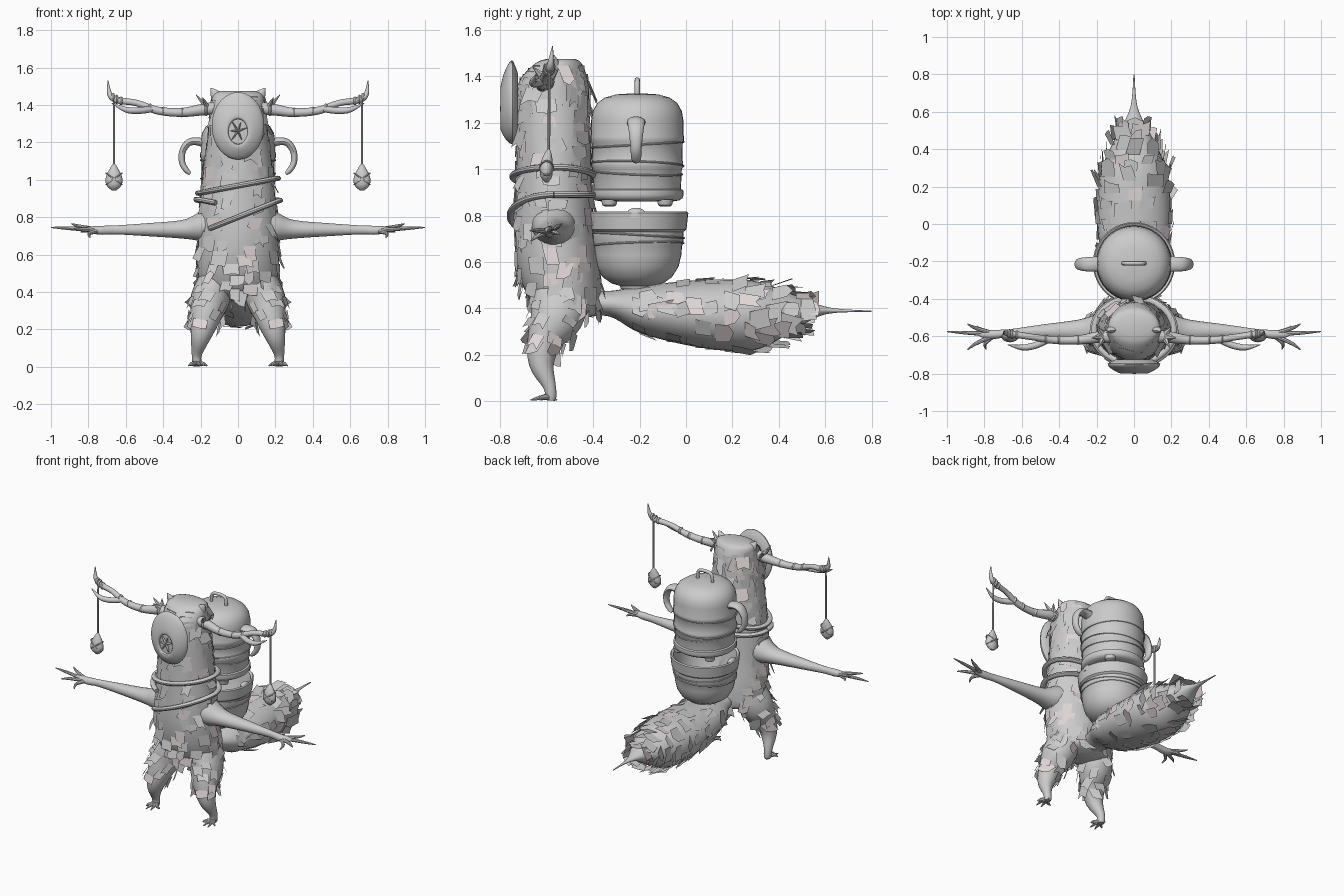
import bpy, bmesh, math, random
from mathutils import Vector

random.seed(7)


def material(name, rgb):
    m = bpy.data.materials.new(name)
    m.diffuse_color = (*rgb, 1)
    return m


GREY = material("stone grey", (0.60, 0.60, 0.60))
PALE = material("pale warm grey", (0.74, 0.67, 0.66))
X, Y, Z = Vector((1, 0, 0)), Vector((0, 1, 0)), Vector((0, 0, 1))


def finish(name, bm, mirror=False, mats=(GREY,), smooth=True):
    me = bpy.data.meshes.new(name)
    bm.to_mesh(me)
    bm.free()
    for m in mats:
        me.materials.append(m)
    if smooth:
        me.shade_smooth()
        me.set_sharp_from_angle(angle=math.radians(40))
    ob = bpy.data.objects.new(name, me)
    bpy.context.collection.objects.link(ob)
    if mirror:
        ob.modifiers.new("mirror", 'MIRROR').use_mirror_merge = False
    return ob


def spline(pts, steps):
    """Catmull-Rom through tuples of any length."""
    out = []
    for i in range(len(pts) - 1):
        p0, p1, p2, p3 = pts[max(i - 1, 0)], pts[i], pts[i + 1], pts[min(i + 2, len(pts) - 1)]
        for k in range(steps):
            t = k / steps
            out.append([0.5 * (2 * b + (c - a) * t + (2 * a - 5 * b + 4 * c - d) * t * t
                               + (3 * b - a - 3 * c + d) * t ** 3)
                        for a, b, c, d in zip(p0, p1, p2, p3)])
    return out + [list(pts[-1])]


def frames(pts, hint, axis=None, steps=4):
    """Ring frames (centre, u, v, ru, rv, tangent) along (x, y, z, ru, rv) points."""
    sp = spline(pts, steps)
    cs = [Vector(p[:3]) for p in sp]
    closed = (cs[0] - cs[-1]).length < 1e-5
    res = []
    for i, p in enumerate(sp):
        a = cs[i - 1] if i else (cs[-2] if closed else cs[0])
        b = cs[i + 1] if i < len(cs) - 1 else (cs[1] if closed else cs[-1])
        t = (axis or (b - a)).normalized()
        u = (hint - t * hint.dot(t)).normalized()
        res.append((cs[i], u, t.cross(u), max(p[3], 0.001), max(p[4], 0.001), t))
    return res, closed


def add_loft(bm, pts, hint=X, axis=None, n=16, steps=4):
    fr, closed = frames(pts, hint, axis, steps)
    rings = []
    for c, u, v, ru, rv, t in fr:
        rings.append([bm.verts.new(c + u * ru * math.cos(a) + v * rv * math.sin(a))
                      for a in (2 * math.pi * k / n for k in range(n))])
    faces = []
    for r, s in zip(rings, rings[1:]):
        faces += [bm.faces.new((r[k], r[(k + 1) % n], s[(k + 1) % n], s[k])) for k in range(n)]
    if not closed:
        faces += [bm.faces.new(rings[0][::-1]), bm.faces.new(rings[-1])]
    bmesh.ops.recalc_face_normals(bm, faces=faces)
    return fr


def loft(name, paths, hint=X, axis=None, n=16, steps=4, mirror=False):
    bm = bmesh.new()
    for p in paths:
        fr = add_loft(bm, p, hint, axis, n, steps)
    finish(name, bm, mirror)
    return fr


def lathe(name, prof, x=0, y=-0.21, n=40, mirror=False):
    return loft(name, [[(x, y, z, r, r) for r, z in prof]], X, Z, n, 1, mirror)


def fur(name, fr, count, lo, hi, size, mirror=False):
    """Scatter ragged plates over a loft, pointing along its path."""
    bm = bmesh.new()
    for i in range(count):
        f = lo + (hi - lo) * (i + random.random()) / count
        c, u, v, ru, rv, t = fr[int(f * (len(fr) - 1))]
        a = (i * 2.39996 + random.uniform(-.3, .3)) % (2 * math.pi)
        nrm = (u * math.cos(a) / ru + v * math.sin(a) / rv).normalized()
        p = c + u * ru * math.cos(a) + v * rv * math.sin(a) + nrm * 0.002
        side = t.cross(nrm).normalized()
        L, w = size * random.uniform(.7, 1.3), size * random.uniform(.35, .65)
        lift = random.choice((.03, .05, .08, .12, .35)) * L
        tilt = side * random.uniform(-.35, .35) * L
        r = lambda: random.uniform(.65, 1.1) * L
        tip = p + tilt + nrm * lift
        vs = [bm.verts.new(q) for q in (p - side * w, p + side * w, tip + side * w + t * r(),
                                        tip + t * r(), tip - side * w * .9 + t * r())]
        face = bm.faces.new(vs)
        face.normal_update()
        if face.normal.dot(nrm) < 0:
            face.normal_flip()
        face.material_index = int(random.random() < .25)
    finish(name, bm, mirror, (GREY, PALE), False)


# Body, from the crown down to the crotch
body = loft("body", [[
    (0, -.54, 1.475, .10, .06), (0, -.55, 1.455, .135, .10), (0, -.57, 1.38, .145, .148),
    (0, -.575, 1.28, .155, .158), (0, -.57, 1.10, .18, .16), (0, -.57, .90, .20, .165),
    (0, -.565, .70, .212, .175), (0, -.545, .55, .218, .175), (0, -.52, .44, .205, .155),
    (0, -.50, .38, .17, .12), (0, -.50, .355, .08, .06)]], X, -Z, 32, 6)
fur("body_fur", body, 190, .12, .86, .072)
loft("ears", [[(.095, -.56, 1.42, .045, .03), (.12, -.565, 1.455, .03, .02), (.145, -.57, 1.49, .003, .003)]],
     X, n=10, mirror=True)

# Tail with its thin tip
tail = loft("tail", [[
    (0, -.45, .42, .07, .06), (0, -.33, .42, .10, .055), (0, -.2, .395, .165, .10),
    (0, 0, .38, .195, .138), (0, .2, .37, .19, .155), (0, .32, .37, .165, .143),
    (0, .45, .38, .105, .085), (0, .56, .39, .045, .03), (0, .65, .39, .014, .009),
    (0, .80, .387, .003, .003)]], X, Y, 28, 5)
fur("tail_fur", tail, 95, .2, .74, .08)

# Legs and toes
leg = loft("legs", [[
    (.115, -.53, .47, .09, .12), (.15, -.56, .36, .105, .115), (.175, -.61, .26, .08, .075),
    (.20, -.622, .16, .054, .054), (.22, -.59, .07, .028, .029), (.22, -.582, .025, .024, .024),
    (.22, -.584, .004, .02, .02)]], X, n=20, mirror=True)
fur("leg_fur", leg, 22, .08, .42, .065, True)
loft("toes", [[(.22, -.58, .018, .016, .014), (.22 + d * .6, -.62, .016, .011, .011),
               (.22 + d, y, .005, .003, .003)]
              for d, y in ((-.055, -.62), (-.018, -.67), (.018, -.67), (.045, -.63), (.01, -.555))],
     X, n=8, mirror=True)

# Arms and fingers
loft("arms", [[
    (.14, -.57, .76, .10, .10), (.21, -.57, .745, .085, .075), (.30, -.57, .735, .058, .05),
    (.50, -.575, .733, .036, .034), (.66, -.582, .732, .02, .024), (.74, -.59, .73, .024, .024),
    (.80, -.59, .735, .02, .015), (.83, -.59, .737, .008, .006)]], Y, n=18, mirror=True)
loft("fingers", [[(.74, -.59, .73, .013, .013), (x * .5 + .40, y * .6 - .236, z * .5 + .368, .01, .01),
                  (x, y, z, .003, .003)]
                 for x, y, z in ((1, -.575, .745), (.89, -.535, .765), (.89, -.672, .735),
                                 (.79, -.67, .69), (.84, -.545, .72))], Y, n=8, mirror=True)

# Horns with a lower fork and binding rings
loft("horns", [
    [(.10, -.60, 1.385, .035, .035), (.19, -.605, 1.375, .031, .031), (.30, -.62, 1.36, .024, .024),
     (.43, -.62, 1.37, .021, .021), (.54, -.605, 1.41, .017, .017), (.64, -.59, 1.425, .018, .018),
     (.685, -.583, 1.455, .014, .014), (.695, -.575, 1.53, .002, .002)],
    [(.46, -.62, 1.378, .017, .017), (.53, -.65, 1.37, .018, .018), (.60, -.66, 1.375, .015, .015),
     (.675, -.645, 1.41, .002, .002)]], Y, n=12, mirror=True)
loft("horn_bindings", [[(x - .008, y, z, r * .8, r * .8), (x, y, z, r, r), (x + .008, y, z, r * .8, r * .8)]
                       for x, y, z, r in ((.17, -.605, 1.377, .038), (.30, -.62, 1.36, .027),
                                          (.40, -.62, 1.367, .025), (.47, -.615, 1.385, .024),
                                          (.625, -.592, 1.422, .024), (.65, -.589, 1.43, .026),
                                          (.668, -.586, 1.44, .024))], Y, X, 14, 2, True)
loft("horn_root_spikes", [[(.16, -.6, 1.38, .03, .02), tip] for tip in
     ((.225, -.61, 1.455, .002, .002), (.19, -.66, 1.44, .002, .002), (.2, -.55, 1.43, .002, .002))],
     Y, n=6, steps=2, mirror=True)

# Hanging pods on cords
loft("cords", [[(.663, -.588, 1.42, .006, .006), (.663, -.592, 1.05, .006, .006)]], X, n=8, mirror=True)
loft("pods", [[(.663, -.592, 1.085, .006, .006), (.663, -.596, 1.06, .022, .018), (.663, -.60, 1.03, .038, .026),
               (.663, -.602, .995, .046, .029), (.663, -.602, .965, .036, .024),
               (.663, -.60, .943, .012, .008)]], X, -Z, 14, mirror=True)
ring = [k * math.pi / 8 for k in range(17)]
loft("pod_bindings", [[(.663 + .042 * math.cos(a), -.601 + .028 * math.sin(a),
                        1.005 + s * .03 * math.cos(a), .004, .004) for a in ring] for s in (-1, 1)],
     Z, n=6, steps=1, mirror=True)

# Oval mask: thin-edged dome with a deep centre hole and a jagged star inside
loft("mask", [[(0, -.725, 1.285, .10, .13), (0, -.742, 1.287, .135, .172), (0, -.752, 1.288, .14, .18),
               (0, -.768, 1.284, .129, .166), (0, -.785, 1.276, .104, .135), (0, -.798, 1.265, .075, .098),
               (0, -.80, 1.26, .058, .075),
               (0, -.795, 1.258, .053, .069), (0, -.785, 1.258, .051, .066)]], X, -Y, 40, 2)
loft("mask_star", [[(0, -.783, 1.26, .02, .008),
                    (r * math.cos(a), -.793, 1.26 + 1.2 * r * math.sin(a), .002, .002)]
                   for a, r in ((.3, .05), (1.2, .04), (2.2, .05), (3.1, .04), (4.0, .05), (5.2, .045))],
     Y, n=6, steps=1)


# Ropes tied round the body
def rope(name, fn, a0, a1, rx=.218, ry=.18, n=28):
    angs = [a0 + (a1 - a0) * k / n for k in range(n + 1)]
    loft(name, [[(rx * math.cos(a), -.57 + ry * math.sin(a), fn(math.cos(a)), .014, .017)
                 for a in angs]], Z, n=10, steps=2)


rope("upper_rope", lambda c: .968 + .04 * c, 0, 2 * math.pi, .213, .175)
rope("lower_rope", lambda c: .80 + .09 * c, -2.3, 0, .224, .186)
rope("back_rope", lambda c: .89, 0, math.pi, .22, .178)
rope("side_rope", lambda c: .855 - .04 * c, math.pi, math.pi + 1.0, .222, .18)

# Upper pot with lid, arch grip, side handles and feet
lathe("upper_pot", [(.15, .86), (.18, .865), (.195, .875), (.2, .89), (.198, .91), (.188, .915), (.192, 1.0),
                    (.198, 1.01), (.198, 1.03), (.194, 1.04), (.196, 1.11), (.202, 1.12),
                    (.202, 1.14), (.199, 1.15), (.199, 1.21), (.192, 1.25), (.172, 1.285),
                    (.14, 1.308), (.09, 1.322), (.01, 1.327)])
loft("lid_grip", [[(-.055, -.21, 1.30, .011, .011), (-.055, -.21, 1.355, .011, .011), (-.035, -.21, 1.382, .011, .011),
                   (.035, -.21, 1.382, .011, .011), (.055, -.21, 1.355, .011, .011),
                   (.055, -.21, 1.30, .011, .011)]], Y, n=10)
loft("side_handles", [[(.17, -.215, 1.19, .04, .025), (.215, -.215, 1.205, .04, .022),
                       (.265, -.215, 1.198, .037, .02), (.297, -.215, 1.15, .03, .018),
                       (.298, -.215, 1.09, .024, .017), (.275, -.215, 1.05, .022, .015),
                       (.255, -.215, 1.032, .015, .009)]], Y, n=14, mirror=True)
loft("pot_feet", [[(.12, y, .87, .035, .035), (.12, y, .845, .03, .03), (.12, y, .838, .015, .015)]
                  for y in (-.33, -.09)], X, -Z, 12, 2, True)

# Hollow lower bowl with thick rim and lugs
lathe("lower_bowl", [(.01, .485), (.07, .483), (.075, .497), (.11, .507), (.15, .535), (.178, .58),
                     (.19, .63), (.193, .67), (.198, .68), (.2, .73), (.212, .74), (.22, .81), (.214, .818),
                     (.2, .81), (.185, .74), (.17, .62), (.12, .54), (.01, .52)])
loft("bowl_lugs", [[(.2, -.215, .79, .02, .045), (.2, -.215, .82, .018, .035), (.2, -.215, .832, .006, .015)]],
     X, Z, 12, mirror=True)

# Thin cords wound round both pots
loft("pot_cords", [[(r * math.cos(a), -.21 + r * math.sin(a), z + s * math.sin(a + k), .004, .004)
                    for a in [j * math.pi / 20 for j in range(41)]]
                   for z, r, s, k in ((1.105, .201, .012, 0), (1.02, .2, .015, 2), (.985, .194, .012, 4),
                                      (.675, .199, .012, 1), (.715, .203, .012, 3))],
     Z, n=6, steps=1)
